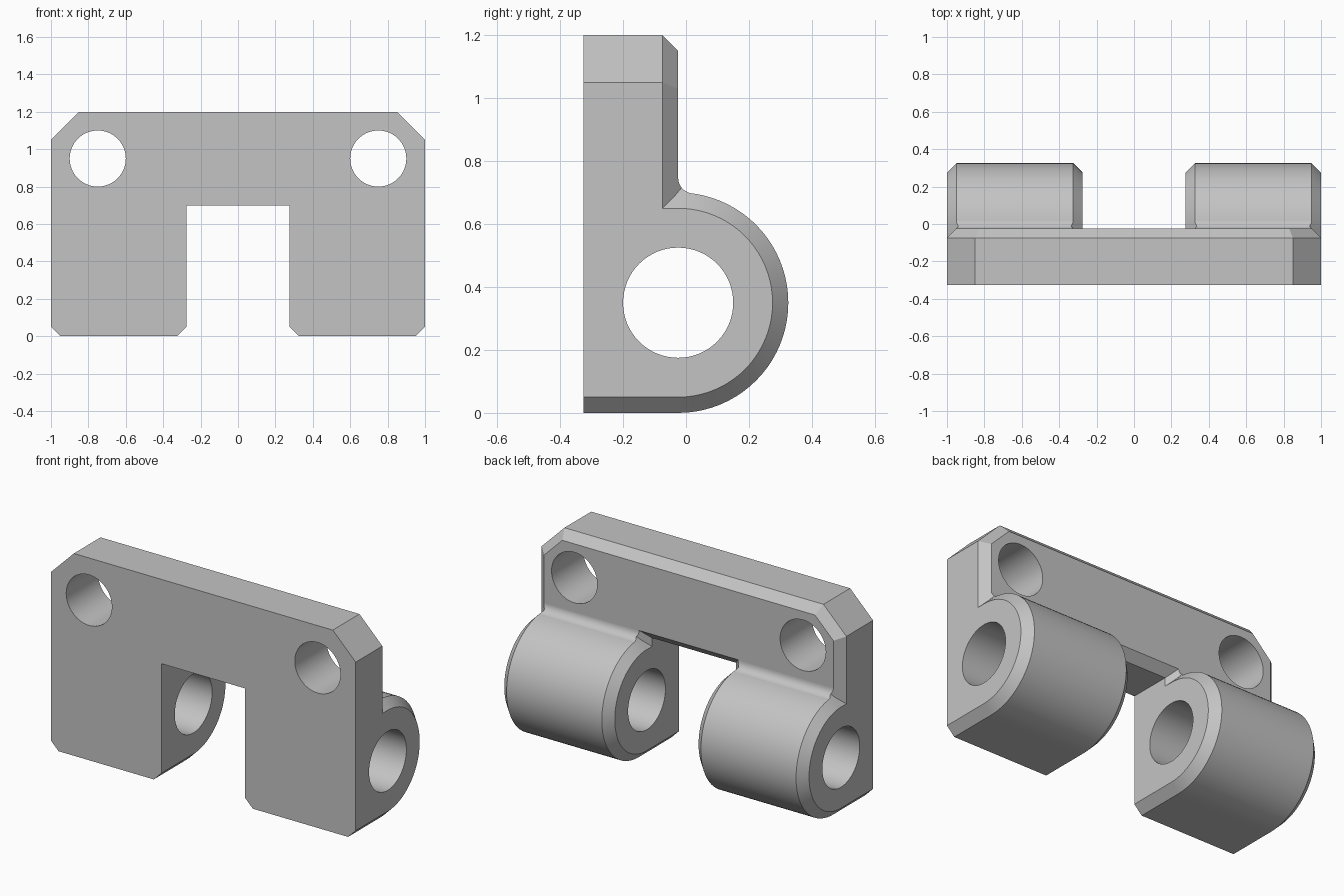
import bpy, bmesh
from math import pi, sin, cos, sqrt, hypot
from mathutils import Vector

if "Cube" in bpy.data.objects:
    bpy.data.objects.remove(bpy.data.objects["Cube"], do_unlink=True)

HALF = 1.0            # half width
GAP = 0.275           # half width of the slot
FRONT, BACK = -0.325, -0.025
CH = 0.05             # chamfer and fillet size
R, AXIS_Z = 0.35, 0.35
SEG = 40

grey = bpy.data.materials.new("plain grey")
grey.use_nodes = True
grey.diffuse_color = (0.55, 0.55, 0.55, 1)
grey.node_tree.nodes["Principled BSDF"].inputs["Base Color"].default_value = grey.diffuse_color


def loft(name, rings, fan=False):
    """Closed solid through matching rings of points."""
    bm = bmesh.new()
    rows = [[bm.verts.new(p) for p in ring] for ring in rings]
    n = len(rows[0])
    for a, b in zip(rows, rows[1:]):
        for i in range(n):
            j = (i + 1) % n
            bm.faces.new((a[i], a[j], b[j], b[i]))
    for row in (rows[0], rows[-1]):
        if fan:
            for i in range(1, n - 1):
                bm.faces.new((row[0], row[i], row[i + 1]))
        else:
            bm.faces.new(row)
    bmesh.ops.recalc_face_normals(bm, faces=bm.faces)
    mesh = bpy.data.meshes.new(name)
    bm.to_mesh(mesh)
    bm.free()
    mesh.materials.append(grey)
    ob = bpy.data.objects.new(name, mesh)
    bpy.context.collection.objects.link(ob)
    return ob


def inset(points, d):
    """Move a counter-clockwise outline inwards by d."""
    out = []
    for i, p in enumerate(points):
        e1 = (p - points[i - 1]).normalized()
        e2 = (points[(i + 1) % len(points)] - p).normalized()
        n1, n2 = Vector((-e1.y, e1.x)), Vector((-e2.y, e2.x))
        out.append(p + (n1 + n2) * d / (1 + n1.dot(n2)))
    return out


def combine(base, tool, operation):
    mod = base.modifiers.new("combine", 'BOOLEAN')
    mod.object, mod.operation, mod.solver = tool, operation, 'EXACT'
    bpy.context.view_layer.objects.active = base
    bpy.ops.object.modifier_apply(modifier=mod.name)
    bpy.data.objects.remove(tool, do_unlink=True)


# Plate: slotted outline with every rear edge chamfered
right_half = [(GAP, 0.7), (GAP, CH), (GAP + CH, 0), (HALF - CH, 0),
              (HALF, CH), (HALF, 1.05), (0.85, 1.2)]
outline = [Vector(p) for p in right_half]
outline += [Vector((-p.x, p.y)) for p in reversed(outline)]
rear = inset(outline, CH)
plate = loft("hinge_bracket", [[(p.x, y, p.y) for p in pts] for y, pts in
                               ((FRONT, outline), (BACK - CH, outline), (BACK, rear))])


# Knuckles: round-backed blocks with chamfered ends
def knuckle_ring(x, d):
    arc = [(x, BACK + (R - d) * cos(t), AXIS_Z + (R - d) * sin(t))
           for t in (pi * (i / SEG - 0.5) for i in range(SEG + 1))]
    return [(x, -0.1, d)] + arc + [(x, -0.1, 2 * R - d)]


# Fillet section between plate and knuckle, started inside the solid
fy = BACK + CH
fz = AXIS_Z + sqrt((R + CH) ** 2 - CH ** 2)
end = pi + pi / 2 - 0.0 - (-sin(0) + 0) + 0.1253
section = [(BACK - 0.01, 2 * R - 0.01)]
section += [(fy + CH * cos(t), fz + CH * sin(t))
            for t in (pi + (end - pi) * i / 10 for i in range(11))]
# keep the tangent point exactly on the knuckle side of the fillet
section[-1] = (BACK + CH * R / (R + CH), AXIS_Z + (fz - AXIS_Z) * R / (R + CH))
section = section[:-2] + section[-1:]


def outer_x(y, z):
    """Where the end chamfers, carried on, stop the fillet."""
    r = hypot(y - BACK, z - AXIS_Z)
    return HALF - CH - min(y - BACK, r - R)


for s in (1, -1):
    knuckle = loft("knuckle", [knuckle_ring(s * x, d) for x, d in
                               ((GAP, CH), (GAP + CH, 0), (HALF - CH, 0), (HALF, CH))])
    combine(plate, knuckle, 'UNION')
    fillet = loft("fillet", [[(s * outer_x(y, z), y, z) for y, z in section],
                             [(s * (HALF + GAP - outer_x(y, z)), y, z) for y, z in section]],
                  fan=True)
    combine(plate, fillet, 'UNION')

# Pin bore along the axis and two screw holes through the plate
turns = [2 * pi * i / 64 for i in range(64)]
bore = loft("bore", [[(x, BACK + 0.175 * cos(t), AXIS_Z + 0.175 * sin(t)) for t in turns]
                     for x in (-1.2, 1.2)])
combine(plate, bore, 'DIFFERENCE')
for s in (1, -1):
    hole = loft("screw_hole", [[(s * 0.75 + 0.15 * cos(t), y, 0.95 + 0.15 * sin(t)) for t in turns]
                               for y in (-0.5, 0.2)])
    combine(plate, hole, 'DIFFERENCE')

# Smooth curves, crisp edges
bpy.ops.object.select_all(action='DESELECT')
plate.select_set(True)
bpy.context.view_layer.objects.active = plate
bpy.ops.object.shade_smooth_by_angle(angle=pi / 6)
weighted = plate.modifiers.new("even shading", 'WEIGHTED_NORMAL')
weighted.keep_sharp = True
